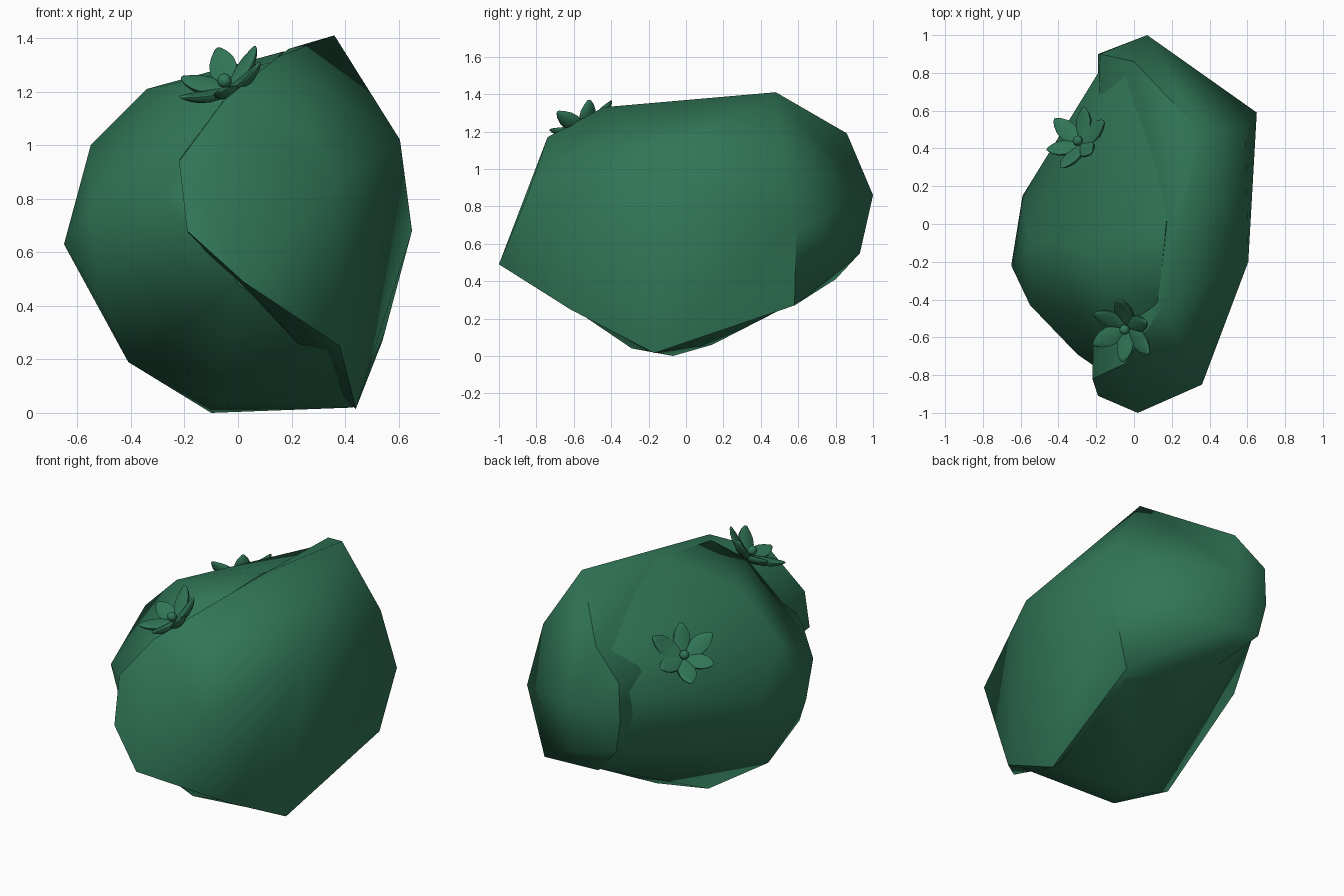
import bpy, bmesh, math
from mathutils import Vector, Matrix

old = bpy.data.objects.get("Cube")
if old:
    bpy.data.objects.remove(old, do_unlink=True)

green = bpy.data.materials.new("deep_green")
green.use_nodes = True
colour = (0.03, 0.18, 0.095, 1)
green.diffuse_color = colour
green.node_tree.nodes["Principled BSDF"].inputs["Base Color"].default_value = colour


def finish(bm, name, angle):
    """Turn a bmesh into a smooth shaded object."""
    bmesh.ops.recalc_face_normals(bm, faces=bm.faces)
    mesh = bpy.data.meshes.new(name)
    bm.to_mesh(mesh)
    bm.free()
    mesh.materials.append(green)
    obj = bpy.data.objects.new(name, mesh)
    bpy.context.collection.objects.link(obj)
    bpy.ops.object.select_all(action='DESELECT')
    obj.select_set(True)
    bpy.context.view_layer.objects.active = obj
    bpy.ops.object.shade_smooth_by_angle(angle=math.radians(angle))
    return obj


def boulder(name, corners, angle):
    """Faceted stone wrapped around its corner points."""
    bm = bmesh.new()
    for co in corners:
        bm.verts.new(co)
    hull = bmesh.ops.convex_hull(bm, input=bm.verts[:])
    spare = {g for g in hull["geom_interior"] + hull["geom_unused"]
             if isinstance(g, bmesh.types.BMVert)}
    bmesh.ops.delete(bm, geom=list(spare), context='VERTS')
    return finish(bm, name, angle)


# Long slab: front end, top ridge, outer side, back end, lower edge
boulder("slab_rock", [
    (.02, -1, .49), (-.19, -.91, .68), (-.22, -.82, .94), (.36, -.85, .85),
    (-.05, -.74, 1.17), (.15, -.44, 1.33), (.19, 0, 1.36), (.36, .48, 1.41),
    (.59, .52, 1.04), (.65, .59, .68), (.605, -.2, 1.02), (.54, .58, .27),
    (0, .86, 1.19), (-.18, .9, 1.03), (-.19, .9, .8), (.07, 1, .86),
    (.1, .93, .55), (-.15, .88, .6), (.03, .8, .41),
    (.44, -.17, .015), (.38, -.62, .25),
], 52)

# Rounded bulge on the other side: crown, flank, underside, buried back
boulder("bulge_rock", [
    (.13, -.42, 1.31), (.17, 0, 1.35), (-.04, -.52, 1.2), (-.2, .25, 1.18),
    (-.34, -.1, 1.21), (-.55, -.1, 1), (-.27, .41, 1.02), (-.31, .52, .88),
    (-.59, .15, .72), (-.65, -.22, .63), (-.55, -.43, .77), (-.3, -.69, .8),
    (-.17, -.78, .84), (0, -.85, .48), (.37, -.6, .25),
    (-.52, -.34, .42), (-.41, -.2, .19), (-.1, -.07, 0), (-.1, -.29, .04),
    (.1, .14, .06), (.43, -.17, .02), (.52, .55, .27), (.03, .78, .41),
    (.26, .44, 1.32), (-.03, .82, 1.15), (-.14, .84, .6), (-.165, .84, .95),
], 62)


def petal(bm, length, width, matrix):
    """Pointed, cupped petal with a little thickness."""
    made = bmesh.ops.create_uvsphere(bm, u_segments=10, v_segments=8, radius=1)
    for v in made["verts"]:
        t = (v.co.z + 1) / 2
        # Broad root and middle, pointed tip that curls up
        spread = (.9 + .6 * t) * (1 - .55 * t ** 4)
        side = v.co.x * width * spread
        lift = length * (.45 * t ** 2 - .06) + 4 * side ** 2
        v.co = matrix @ Vector((t * length, side, v.co.y * .022 + lift))


def flower(name, centre, normal, turn, sizes):
    """Ring of petals around a small round bud."""
    bm = bmesh.new()
    frame = (Matrix.Translation(centre)
             @ Vector(normal).to_track_quat('Z', 'Y').to_matrix().to_4x4())
    for i, size in enumerate(sizes):
        spin = Matrix.Rotation(turn + math.tau * i / len(sizes), 4, 'Z')
        petal(bm, .19 * size, .046 * size, frame @ spin)
    bmesh.ops.create_uvsphere(bm, u_segments=12, v_segments=8, radius=.027,
                              matrix=frame @ Matrix.Translation((0, 0, .025)))
    return finish(bm, name, 60)


# Flowers growing on the crown and the back shoulder
sizes = (1, .92, 1.05, .95, 1, .9)
flower("front_flower", (-.04, -.55, 1.22), (-.5, -.45, 1), .25, sizes)
flower("back_flower", (-.285, .43, 1.04), (-.55, .48, .75), .5, sizes)
